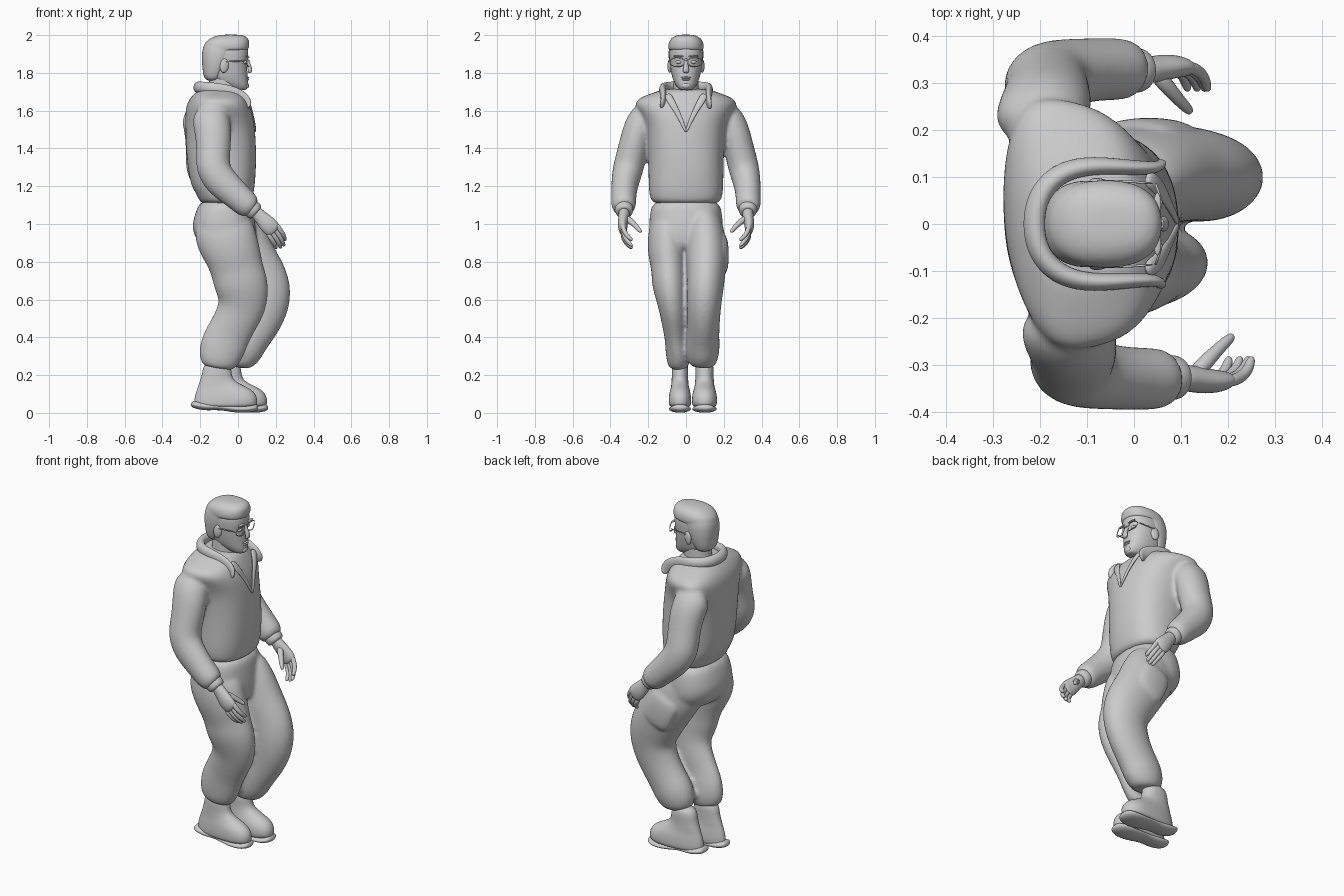
import bpy, math
from mathutils import Vector

SIDES = 16


def build(name, ring_sets, level=2, fuse=0):
    """Skin every list of rings into one smooth, capped mesh; fuse blends the pieces."""
    verts, faces = [], []
    for rings in ring_sets:
        base, n = len(verts), len(rings[0])
        for r in rings:
            verts.extend(r)
        for i in range(len(rings) - 1):
            a, b = base + i * n, base + (i + 1) * n
            faces += [(a + k, a + (k + 1) % n, b + (k + 1) % n, b + k) for k in range(n)]
        faces.append(tuple(base + k for k in reversed(range(n))))
        faces.append(tuple(base + (len(rings) - 1) * n + k for k in range(n)))
    me = bpy.data.meshes.new(name)
    me.from_pydata([tuple(v) for v in verts], [], faces)
    for p in me.polygons:
        p.use_smooth = True
    ob = bpy.data.objects.new(name, me)
    bpy.context.collection.objects.link(ob)
    sub = ob.modifiers.new("smooth", 'SUBSURF')
    sub.levels = sub.render_levels = level
    if fuse:
        rm = ob.modifiers.new("fuse", 'REMESH')
        rm.mode, rm.voxel_size, rm.use_smooth_shade = 'VOXEL', fuse, True
        sm = ob.modifiers.new("blend", 'SMOOTH')
        sm.factor, sm.iterations = .5, 6
    return ob


def layers(rows, power=2.4):
    """Level rings: (z, back x, front x, widest x, centre y, half width, twist)."""
    rings = []
    for z, x0, x1, mid, cy, hy, twist in rows:
        ring = []
        for k in range(SIDES):
            a = -2 * math.pi * k / SIDES * (1 if rows[0][0] > rows[-1][0] else -1)
            c, s = [math.copysign(abs(v) ** (2 / power), v) for v in (math.cos(a), math.sin(a))]
            y = hy * 1.02 * s
            ring.append((mid + c * ((x1 - mid) if c > 0 else (mid - x0)) + twist * y, cy + y, z))
        rings.append(ring)
    return rings


def tube(rows, ref=(0, 1, 0), sides=SIDES):
    """Rings square to a path: (x, y, z, radius, radius along ref)."""
    pts, rings = [Vector(r[:3]) for r in rows], []
    for i, r in enumerate(rows):
        t = (pts[min(i + 1, len(pts) - 1)] - pts[max(i - 1, 0)]).normalized()
        ref_v = Vector(ref)
        side = (ref_v - t * ref_v.dot(t)).normalized()
        fwd = side.cross(t)
        rings.append([pts[i] + 1.02 * (fwd * r[3] * math.cos(2 * math.pi * k / sides)
                      + side * r[4] * math.sin(2 * math.pi * k / sides)) for k in range(sides)])
    return rings


def arm_side(rows, s):
    """Place an arm path on one side; the left arm hangs further back."""
    return [(x if s < 0 else x - .055 - .1 * (x + .13), s * y, z, a, b) for x, y, z, a, b in rows]


def ball(name, loc, scale, rot=(0, 0, 0)):
    bpy.ops.mesh.primitive_uv_sphere_add(segments=20, ring_count=12, location=loc, rotation=rot)
    ob = bpy.context.object
    ob.name, ob.scale = name, scale
    bpy.ops.object.shade_smooth()


# Jacket body and both sleeves blended into one garment
body = layers([
    (1.10, -.19, .06, -.07, 0, .165, 0), (1.13, -.212, .078, -.07, 0, .188, 0),
    (1.16, -.222, .085, -.08, 0, .194, 0), (1.20, -.252, .092, -.08, 0, .198, 0),
    (1.30, -.27, .10, -.09, 0, .198, 0), (1.42, -.28, .10, -.11, 0, .203, -.03),
    (1.52, -.28, .092, -.14, 0, .215, -.07), (1.59, -.278, .078, -.155, 0, .25, -.1),
    (1.635, -.268, .058, -.16, 0, .275, -.1), (1.668, -.25, .04, -.155, 0, .25, -.1),
    (1.692, -.23, .025, -.14, 0, .18, -.06), (1.72, -.20, .0, -.12, 0, .11, 0)])
sleeve = [
    (-.155, .14, 1.58, .07, .07), (-.15, .20, 1.58, .096, .088), (-.14, .237, 1.54, .10, .084),
    (-.13, .263, 1.47, .096, .08), (-.13, .285, 1.38, .09, .08), (-.135, .305, 1.30, .092, .082),
    (-.10, .32, 1.235, .09, .075), (-.04, .328, 1.18, .08, .068), (.01, .33, 1.135, .074, .067),
    (.05, .33, 1.10, .071, .066), (.072, .328, 1.083, .058, .055), (.08, .327, 1.077, .035, .035)]
build("jacket", [body] + [tube(arm_side(sleeve, s)) for s in (1, -1)], fuse=.01)

# Trouser seat, baggy legs and a left thigh pocket blended together
seat = layers([
    (1.14, -.20, .07, -.07, 0, .175, 0), (1.06, -.228, .085, -.08, 0, .19, 0),
    (.98, -.252, .098, -.08, 0, .198, 0), (.91, -.22, .10, -.06, 0, .19, 0),
    (.85, -.16, .08, -.04, 0, .13, 0)])
right_leg = tube([
    (-.08, -.09, 1.06, .12, .08), (-.078, -.10, .97, .165, .098), (-.05, -.10, .89, .158, .105),
    (-.02, -.097, .82, .146, .10), (-.005, -.092, .755, .139, .09), (.015, -.09, .69, .143, .092),
    (.028, -.08, .62, .136, .083), (.018, -.068, .55, .125, .074), (-.015, -.06, .485, .116, .07),
    (-.05, -.053, .42, .117, .062), (-.078, -.045, .36, .122, .065), (-.097, -.04, .30, .114, .066),
    (-.105, -.04, .25, .094, .056), (-.108, -.04, .232, .06, .04)])
left_leg = tube([
    (-.07, .09, 1.06, .12, .085), (-.035, .10, .97, .158, .10), (.015, .105, .89, .154, .108),
    (.065, .108, .80, .146, .108), (.115, .107, .72, .147, .10), (.146, .10, .64, .141, .096),
    (.14, .095, .56, .131, .09), (.10, .093, .47, .12, .085), (.055, .09, .40, .113, .086),
    (.02, .09, .345, .117, .089), (-.005, .088, .30, .108, .084), (-.018, .086, .26, .09, .072),
    (-.02, .085, .242, .06, .05)])
pocket = [
    tube([(-.01, .19, .93, .06, .016), (.0, .197, .91, .085, .026), (.03, .20, .84, .09, .028),
          (.06, .198, .765, .085, .026), (.068, .19, .745, .06, .016)])]
build("trousers", [seat, right_leg, left_leg] + pocket, fuse=.01)

# Boots
for name, dx, y, w in (("right_boot", 0, -.032, 1), ("left_boot", .052, .098, 1.12)):
    build(name, [layers([
        (.025, -.23, .095, -.02, y, .052 * w, 0), (.05, -.238, .106, .0, y, .06 * w, 0),
        (.085, -.234, .103, .0, y, .059 * w, 0), (.115, -.225, .085, -.03, y, .054 * w, 0),
        (.137, -.215, .05, -.08, y, .047 * w, 0), (.165, -.205, -.015, -.11, y, .044 * w, 0),
        (.20, -.192, -.035, -.11, y, .043 * w, 0), (.28, -.182, -.035, -.11, y, .045 * w, 0)],
        2.2)]).location.x = dx
    build(name + "_sole", [tube([
        (-.247, y, .052, .012, .025 * w), (-.236, y, .045, .02, .044 * w), (-.17, y, .032, .022, .05 * w),
        (-.10, y, .034, .016, .044 * w), (-.02, y, .021, .02, .057 * w), (.05, y, .02, .02, .06 * w),
        (.09, y, .027, .02, .048 * w), (.107, y, .033, .012, .026 * w)])]).location.x = dx

# Cuffs and hands with four fingers curling inward and a thumb
for label, s in (("right", -1), ("left", 1)):
    build(label + "_cuff", [tube(arm_side([
        (.06, .328, 1.09, .042, .042), (.07, .328, 1.083, .05, .05),
        (.092, .327, 1.064, .048, .047), (.10, .327, 1.057, .038, .036)], s))])
    hand = [tube(arm_side([
        (.08, .327, 1.075, .034, .03), (.115, .328, 1.043, .035, .028), (.145, .334, 1.01, .044, .028),
        (.178, .336, .978, .047, .024), (.20, .33, .958, .037, .016)], s))]
    for o, length in ((.033, .9), (.011, 1.05), (-.011, 1), (-.033, .85)):
        ox, oz = .178 + o * .68, .977 + o * .73
        hand.append(tube(arm_side([
            (ox + a * length, .335 - b, oz - c * length, r, r) for a, b, c, r in
            ((0, 0, 0, .014), (.022, .004, .032, .014), (.044, .018, .064, .013),
             (.054, .042, .09, .011), (.056, .052, .097, .006))], s), sides=8))
    hand.append(tube(arm_side([
        (.125, .325, 1.035, .02, .02), (.155, .292, 1.015, .018, .018), (.182, .264, .988, .014, .014),
        (.205, .243, .963, .012, .012), (.211, .237, .957, .006, .006)], s), sides=8))
    build(label + "_hand", hand)

# Turned-down collar: a flap sweeping from the front points round the neck
half = [(.052, .132, 1.612, .006, .012), (.05, .122, 1.632, .012, .028), (.03, .118, 1.665, .015, .036),
        (-.03, .122, 1.70, .017, .033), (-.10, .126, 1.715, .02, .03), (-.165, .108, 1.722, .023, .03),
        (-.205, .06, 1.725, .024, .03)]
mirrored = [(x, -y, z, a, b) for x, y, z, a, b in reversed(half)]
build("collar", [tube(half + [(-.215, 0, 1.725, .024, .03)] + mirrored, ref=(.3, 0, 1))])
# Open neckline edges meeting in a V, and the undershirt behind them
for s in (1, -1):
    build("neckline_edge", [tube([
        (.094, 0, 1.485, .005, .006), (.085, s * .022, 1.54, .006, .010),
        (.07, s * .05, 1.60, .007, .014), (.055, s * .08, 1.65, .009, .02),
        (.025, s * .10, 1.69, .011, .02)])])
build("undershirt", [layers([
    (1.62, -.16, .05, -.06, 0, .09, 0), (1.67, -.17, .038, -.06, 0, .09, 0),
    (1.70, -.17, .015, -.07, 0, .082, 0), (1.71, -.165, .0, -.07, 0, .07, 0)])])

# Neck and head
build("neck", [layers([
    (1.64, -.17, .0, -.08, 0, .075, 0), (1.70, -.16, .0, -.08, 0, .068, 0),
    (1.76, -.155, .005, -.08, 0, .066, 0), (1.82, -.15, .0, -.08, 0, .06, 0)], 2)])
build("head", [layers([
    (1.708, -.02, .042, .0, 0, .026, 0), (1.718, -.06, .054, -.01, 0, .042, 0),
    (1.745, -.11, .056, -.04, 0, .062, 0), (1.775, -.155, .054, -.06, 0, .073, 0),
    (1.81, -.17, .052, -.06, 0, .080, 0), (1.85, -.18, .048, -.06, 0, .085, 0),
    (1.88, -.183, .056, -.06, 0, .088, 0), (1.92, -.182, .058, -.06, 0, .089, 0),
    (1.96, -.165, .045, -.06, 0, .078, 0), (1.985, -.12, .01, -.06, 0, .05, 0)], 2.3)])
# Short hair: swept crown, then the back and sides
build("hair", [
    layers([(1.915, -.185, .045, -.06, 0, .085, 0), (1.925, -.19, .06, -.06, 0, .094, 0),
            (1.955, -.182, .063, -.06, 0, .094, 0), (1.98, -.155, .06, -.06, 0, .083, 0),
            (1.996, -.12, .04, -.05, 0, .06, 0), (2.003, -.08, .01, -.04, 0, .03, 0)]),
    layers([(1.755, -.165, -.11, -.13, 0, .055, 0), (1.78, -.185, -.09, -.12, 0, .073, 0),
            (1.83, -.19, -.065, -.11, 0, .086, 0), (1.88, -.195, -.03, -.10, 0, .093, 0),
            (1.93, -.191, -.01, -.09, 0, .093, 0), (1.96, -.17, -.02, -.09, 0, .08, 0)])], fuse=.006)

# Face
build("nose", [tube([
    (.044, 0, 1.88, .008, .010), (.054, 0, 1.85, .010, .011), (.063, 0, 1.825, .012, .014),
    (.064, 0, 1.808, .012, .018), (.056, 0, 1.80, .006, .012)])])
ball("upper_lip", (.05, 0, 1.775), (.009, .026, .005))
ball("lower_lip", (.05, 0, 1.765), (.009, .022, .006))
ball("chin", (.044, 0, 1.732), (.014, .025, .016))
for s in (1, -1):
    ball("eye", (.034, s * .038, 1.857), (.014, .017, .010))
    ball("brow", (.05, s * .04, 1.888), (.008, .027, .005))
    ball("ear", (-.072, s * .085, 1.838), (.024, .012, .038), (0, .15, s * -.25))
    # Glasses rim and side arm
    rim = [(.06 - .014 * abs(math.cos(a)), s * .046 + .04 * math.cos(a), 1.857 + .025 * math.sin(a), .003, .003)
           for a in [i * math.pi / 8 for i in range(17)]]
    build("glasses_rim", [tube(rim, ref=(1, 0, 0), sides=6)], 1)
    build("glasses_arm", [tube([(.046, s * .086, 1.863, .004, .003), (-.01, s * .091, 1.862, .004, .003),
                                (-.08, s * .092, 1.86, .004, .003)], sides=6)], 1)
build("glasses_bridge", [tube([(.058, -.012, 1.863, .003, .003), (.064, 0, 1.866, .003, .003),
                               (.058, .012, 1.863, .003, .003)], ref=(0, 0, 1), sides=6)], 1)
